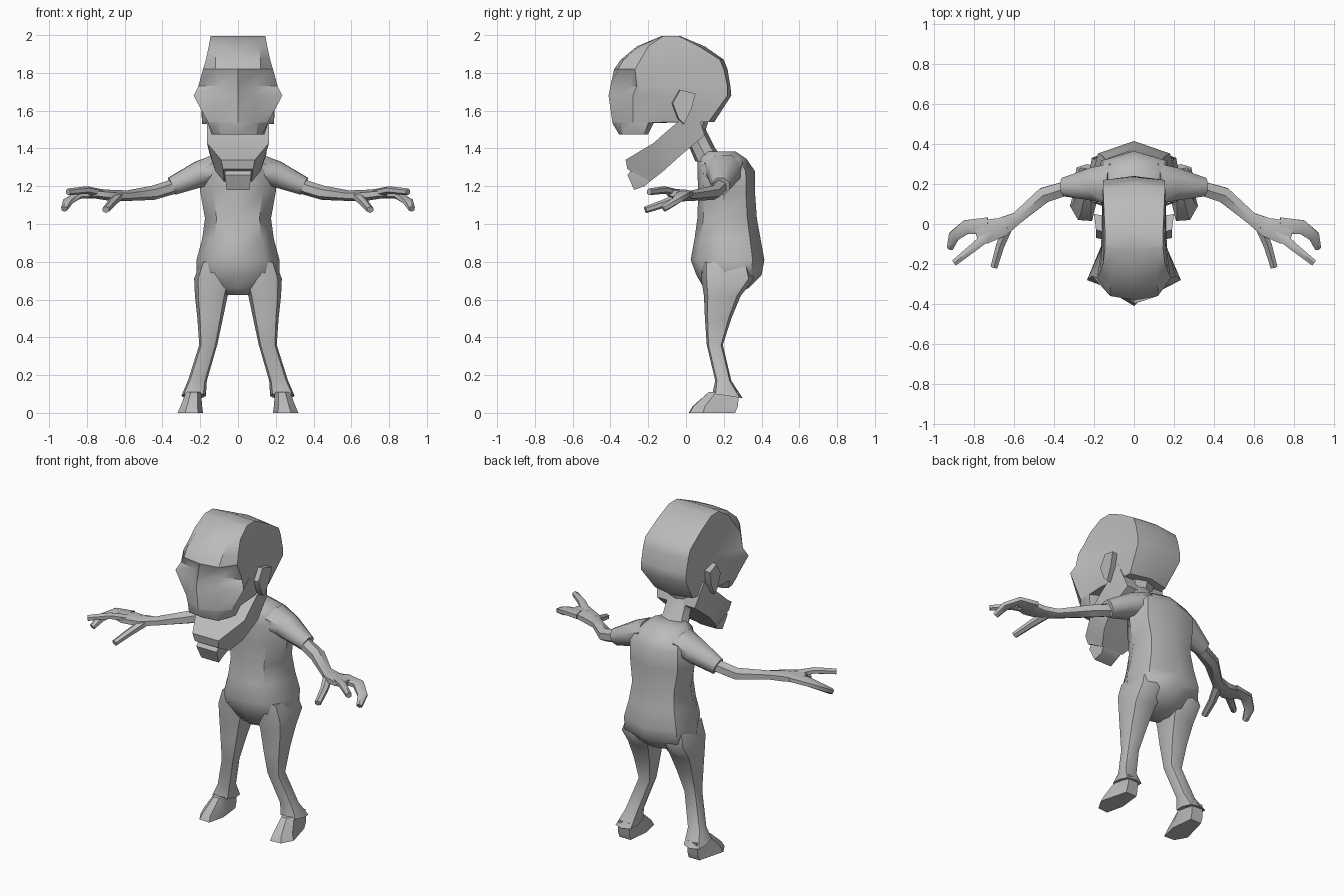
import bpy, bmesh
from math import cos, sin, pi, radians
from mathutils import Vector

cube = bpy.data.objects.get("Cube")
if cube:
    bpy.data.objects.remove(cube, do_unlink=True)

GREY = (.5, .5, .5, 1)
clay = bpy.data.materials.new("plain grey")
clay.use_nodes = True
clay.diffuse_color = GREY
clay.node_tree.nodes["Principled BSDF"].inputs["Base Color"].default_value = GREY


def loft(name, rings, mirror=False, angle=38):
    """Skin a list of equal-length rings, cap both ends, optionally mirror."""
    bm = bmesh.new()
    loops = [[bm.verts.new(point) for point in ring] for ring in rings]
    for lower, upper in zip(loops, loops[1:]):
        for i in range(len(lower)):
            j = (i + 1) % len(lower)
            bm.faces.new((lower[i], lower[j], upper[j], upper[i]))
    bm.faces.new(loops[0])
    bm.faces.new(loops[-1])
    bmesh.ops.recalc_face_normals(bm, faces=bm.faces)
    mesh = bpy.data.meshes.new(name)
    bm.to_mesh(mesh)
    bm.free()
    mesh.materials.append(clay)
    obj = bpy.data.objects.new(name, mesh)
    bpy.context.collection.objects.link(obj)
    bpy.ops.object.select_all(action='DESELECT')
    obj.select_set(True)
    bpy.context.view_layer.objects.active = obj
    bpy.ops.object.shade_smooth_by_angle(angle=radians(angle))
    if mirror:
        obj.modifiers.new("Mirror", 'MIRROR').use_mirror_merge = False
    return obj


def symmetric(half):
    """Close a half ring whose first and last points lie on the centre line."""
    other = [Vector((-p[0], p[1], p[2])) for p in reversed(half[1:-1])]
    return [Vector(p) for p in half] + other


def tube(name, stations, sides=6):
    """Mirrored limb through (centre, half width, half height) stations."""
    rings = []
    for i, (centre, width, height) in enumerate(stations):
        before = Vector(stations[max(i - 1, 0)][0])
        after = Vector(stations[min(i + 1, len(stations) - 1)][0])
        along = (after - before).normalized()
        across = along.cross(Vector((0, 0, 1))).normalized()
        up = across.cross(along)
        turns = [2 * pi * (k + .5) / sides for k in range(sides)]
        rings.append([Vector(centre) + across * width * cos(t) + up * height * sin(t)
                      for t in turns])
    return loft(name, rings, mirror=True, angle=50)


# Head: half rings of front centre, brow, cheek, temple, back corner, back centre
def head_ring(z, front, brow, cheek, temple, corner, back):
    plan = [(0, front), brow, cheek, temple, corner, (0, back)]
    return symmetric([(x, y, z) for x, y in plan])


loft("head", [
    head_ring(1.475, -.355, (.10, -.34), (.13, -.27), (.14, -.22), (.1, -.2), -.2),
    head_ring(1.535, -.39, (.10, -.35), (.16, -.28), (.16, -.2), (.1, -.17), -.17),
    head_ring(1.54, -.39, (.10, -.35), (.16, -.28), (.16, -.1), (.13, .12), .15),
    head_ring(1.68, -.41, (.08, -.34), (.235, -.28), (.165, -.12), (.155, .22), .24),
    head_ring(1.73, -.40, (.09, -.30), (.21, -.26), (.16, -.12), (.155, .22), .235),
    head_ring(1.82, -.38, (.12, -.36), (.185, -.27), (.16, -.1), (.155, .2), .22),
    head_ring(1.87, -.345, (.12, -.33), (.17, -.24), (.16, -.1), (.155, .18), .2),
    head_ring(1.94, -.26, (.11, -.25), (.155, -.2), (.155, -.08), (.15, .07), .1),
    head_ring(1.995, -.13, (.08, -.13), (.145, -.12), (.145, -.1), (.145, -.04), -.03),
])


# Jaw: slabs given by top and bottom edges, running from hinge to lip
def slab(top, bottom):
    (tx, ty, tz), (bx, by, bz) = top, bottom
    return [Vector(p) for p in ((-tx, ty, tz), (tx, ty, tz), (bx, by, bz), (-bx, by, bz))]


loft("jaw", [
    slab((.16, .05, 1.62), (.13, .10, 1.47)),
    slab((.165, -.12, 1.475), (.15, -.02, 1.37)),
    slab((.165, -.17, 1.43), (.12, -.12, 1.28)),
    slab((.09, -.32, 1.34), (.075, -.19, 1.225)),
    slab((.08, -.31, 1.29), (.07, -.2, 1.23)),
])
loft("chin", [
    slab((.07, -.27, 1.31), (.07, -.16, 1.27)),
    slab((.07, -.31, 1.26), (.065, -.19, 1.225)),
    slab((.06, -.275, 1.18), (.055, -.22, 1.2)),
])

# Ears: flat outline pushed outward and swept back
ear = [(-.08, 1.64), (-.04, 1.71), (.04, 1.69), (.02, 1.61), (-.02, 1.53), (-.05, 1.56)]
loft("ear", [[(.14, y, z) for y, z in ear],
             [(.19 + .25 * max(y, 0), y + .01, z) for y, z in ear]], mirror=True)


# Torso and neck: ten sided rings from width, front and back
def body_ring(z, width, front, back, tilt=0):
    deep = back - front
    plan = [(0, front), (.65 * width, front + .1 * deep), (width, front + .45 * deep),
            (.82 * width, back - .16 * deep), (0, back)]
    return symmetric([(x, y, z + tilt * (y - front)) for x, y in plan])


loft("neck", [
    body_ring(1.33, .10, .05, .21),
    body_ring(1.40, .08, .02, .155),
    body_ring(1.50, .075, -.03, .105),
    body_ring(1.58, .09, -.05, .13),
])
loft("torso", [
    body_ring(.625, .07, .13, .25),
    body_ring(.66, .17, .095, .33),
    body_ring(.73, .22, .055, .40),
    body_ring(.81, .22, .025, .415),
    body_ring(.92, .19, .045, .395),
    body_ring(1.03, .175, .06, .375),
    body_ring(1.17, .20, .065, .365),
    body_ring(1.28, .20, .06, .365),
    body_ring(1.345, .16, .06, .32),
    body_ring(1.385, .10, .08, .26),
], angle=45)


# Legs and feet: octagonal rings inside a box of x and y limits
def box_ring(z, left, right, front, back, tilt=0):
    middle, centre = (left + right) / 2, (front + back) / 2
    ring = []
    for k in range(8):
        t = 2 * pi * k / 8
        x, y = cos(t), sin(t)
        if k % 2:
            x, y = x * 1.12, y * 1.12
        y *= (back - front) / 2
        ring.append(Vector((middle + x * (right - left) / 2, centre + y, z + tilt * y)))
    return ring


loft("trouser_leg", [
    box_ring(.09, .17, .30, .14, .30, -.15),
    box_ring(.17, .165, .265, .155, .24),
    box_ring(.36, .11, .205, .11, .195),
    box_ring(.50, .08, .215, .10, .24),
    box_ring(.62, .055, .228, .095, .29),
    box_ring(.71, .03, .232, .08, .36),
    box_ring(.80, .04, .20, .08, .34),
], mirror=True, angle=50)

# Shoe: wedge whose toe points a little outward
sole = [(.20, .26), (.185, .12), (.21, .015), (.28, .02), (.32, .09), (.275, .26)]
top = [(.20, .275), (.195, .16), (.215, .12), (.25, .12), (.275, .16), (.27, .28)]
instep = [(.20, .27), (.19, .12), (.215, .035), (.27, .04), (.305, .10), (.275, .275)]
loft("shoe", [[(x, y, z) for x, y in plan]
              for plan, z in ((sole, 0), (instep, .035), (top, .11))], mirror=True)

# Sleeves, arms and three-fingered hands
tube("sleeve", [((.11, .2, 1.30), .11, .075), ((.20, .2, 1.265), .09, .075),
                ((.35, .185, 1.20), .05, .052)], sides=8)
tube("arm", [((.30, .19, 1.21), .04, .04), ((.45, .145, 1.165), .045, .038),
             ((.585, .03, 1.15), .035, .028), ((.66, -.015, 1.15), .055, .03),
             ((.75, -.04, 1.16), .07, .026), ((.79, -.05, 1.16), .045, .02)])
tube("index_finger", [((.71, -.04, 1.16), .03, .022), ((.80, -.115, 1.18), .024, .02),
                      ((.90, -.195, 1.17), .018, .018)])
tube("outer_finger", [((.73, -.01, 1.16), .05, .024), ((.84, -.015, 1.155), .04, .022),
                      ((.90, -.06, 1.12), .032, .022), ((.92, -.12, 1.08), .018, .018)])
tube("thumb", [((.63, -.01, 1.15), .03, .026), ((.67, -.11, 1.11), .024, .022),
               ((.70, -.215, 1.075), .02, .018)])
